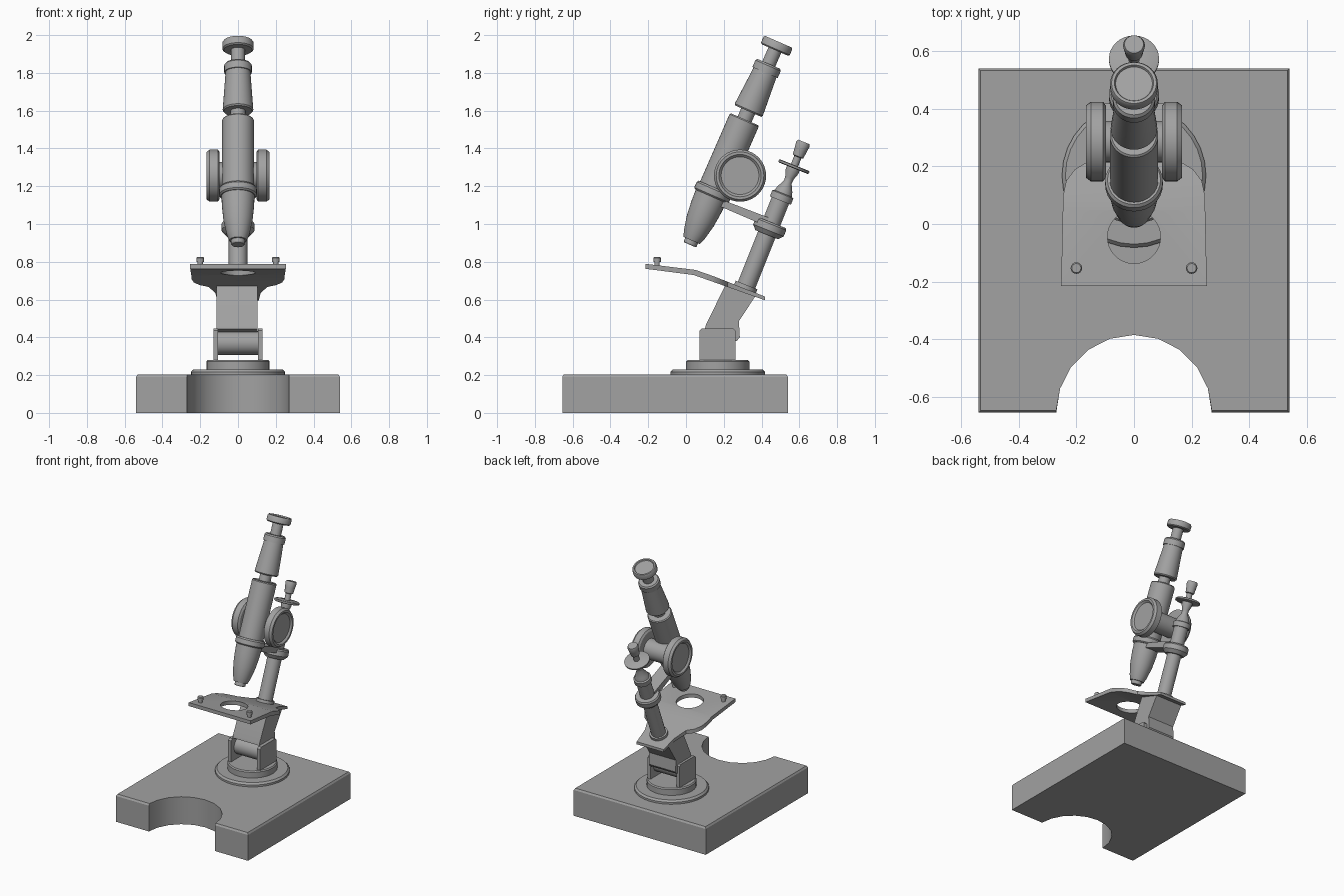
import bpy, bmesh
from math import sin, cos, pi, radians
from mathutils import Vector

cube = bpy.data.objects.get("Cube")
if cube:
    bpy.data.objects.remove(cube, do_unlink=True)

GREY = (0.36, 0.36, 0.36, 1)
metal = bpy.data.materials.new("grey_metal")
metal.use_nodes = True
metal.diffuse_color = GREY
metal.node_tree.nodes["Principled BSDF"].inputs["Base Color"].default_value = GREY


def finish(name, bm):
    bmesh.ops.recalc_face_normals(bm, faces=bm.faces[:])
    mesh = bpy.data.meshes.new(name)
    bm.to_mesh(mesh)
    bm.free()
    mesh.materials.append(metal)
    obj = bpy.data.objects.new(name, mesh)
    bpy.context.collection.objects.link(obj)
    smooth(obj)
    return obj


def smooth(obj):
    bpy.ops.object.select_all(action='DESELECT')
    obj.select_set(True)
    bpy.context.view_layer.objects.active = obj
    bpy.ops.object.shade_smooth_by_angle(angle=radians(32))


def lathe(name, profile, origin, direction=(0, 0, 1), sides=32):
    """Revolve (distance, radius) pairs around an axis and cap both ends."""
    bm = bmesh.new()
    turn = Vector((0, 0, 1)).rotation_difference(Vector(direction))
    rings = []
    for dist, rad in profile:
        angles = [2 * pi * i / sides for i in range(sides)]
        rings.append([bm.verts.new(Vector(origin) + turn @ Vector(
            (rad * cos(a), rad * sin(a), dist))) for a in angles])
    for low, high in zip(rings, rings[1:]):
        for i in range(sides):
            j = (i + 1) % sides
            bm.faces.new((low[i], low[j], high[j], high[i]))
    bm.faces.new(rings[0][::-1])
    bm.faces.new(rings[-1])
    return finish(name, bm)


def prism(name, points, start, end, axis):
    """Extrude an outline: yz points along x, or xy points along z."""
    bm = bmesh.new()

    def place(p, d):
        return (d, p[0], p[1]) if axis == 'x' else (p[0], p[1], d)
    a = [bm.verts.new(place(p, start)) for p in points]
    b = [bm.verts.new(place(p, end)) for p in points]
    bm.faces.new(a)
    bm.faces.new(b[::-1])
    for i in range(len(points)):
        j = (i + 1) % len(points)
        bm.faces.new((a[i], a[j], b[j], b[i]))
    return finish(name, bm)


def cut(obj, tool, operation):
    mod = obj.modifiers.new("cut", 'BOOLEAN')
    mod.object, mod.operation, mod.solver = tool, operation, 'EXACT'
    bpy.context.view_layer.objects.active = obj
    bpy.ops.object.modifier_apply(modifier=mod.name)
    bpy.data.objects.remove(tool, do_unlink=True)
    smooth(obj)


# Base block with a round notch in the front and a softened top edge
W, FRONT, BACK, NOTCH = 0.54, -0.655, 0.54, 0.27
arc = [(NOTCH * cos(pi * i / 10), FRONT + NOTCH * sin(pi * i / 10)) for i in range(11)]
outline = [(W, FRONT), (W, BACK), (-W, BACK), (-W, FRONT)] + arc[::-1]
prism("base_block", outline, 0, 0.19, 'z')
rim = 0.008
top_outline = [(W - rim, FRONT + rim), (W - rim, BACK - rim),
               (rim - W, BACK - rim), (rim - W, FRONT + rim)]
top_outline += [(x, max(y, FRONT + rim)) for x, y in arc[::-1]]
bm = bmesh.new()
low = [bm.verts.new((x, y, 0.19)) for x, y in outline]
high = [bm.verts.new((x, y, 0.203)) for x, y in top_outline]
for i in range(len(low)):
    j = (i + 1) % len(low)
    bm.faces.new((low[i], low[j], high[j], high[i]))
bm.faces.new(high)
finish("base_top", bm)

# Turntable discs
PIVOT_Y = 0.168
lathe("lower_disc", [(0.2, 0.25), (0.217, 0.25), (0.23, 0.238)], (0, PIVOT_Y, 0))
lathe("upper_disc", [(0.225, 0.167), (0.272, 0.167), (0.28, 0.16)], (0, PIVOT_Y, 0))

# Hinge: two cheeks and a barrel
for side, label in ((1, "left"), (-1, "right")):
    prism(label + "_hinge_cheek",
          [(0.072, 0.275), (0.262, 0.275), (0.262, 0.435), (0.25, 0.447),
           (0.085, 0.447), (0.072, 0.435)], side * 0.106, side * 0.131, 'x')
lathe("hinge_barrel", [(-0.11, 0.063), (0.11, 0.063)], (0, PIVOT_Y, 0.37), (1, 0, 0))

# Leaning arm
prism("arm", [(0.1, 0.445), (0.105, 0.465), (0.215, 0.69), (0.37, 0.622),
              (0.28, 0.485), (0.285, 0.4), (0.268, 0.38)], -0.114, 0.104, 'x')

# Stage: bent plate trimmed to its outline, with a round opening
stage = prism("stage", [(-0.23, 0.791), (0.05, 0.757), (0.15, 0.722), (0.43, 0.611),
                        (0.43, 0.592), (0.14, 0.695), (0.04, 0.73), (-0.23, 0.765)],
              -0.3, 0.3, 'x')
half = [(0.253, -0.215), (0.246, 0.1), (0.235, 0.15), (0.205, 0.19),
        (0.155, 0.22), (0.12, 0.31), (0.11, 0.418)]
trim = prism("stage_trim", half + [(-x, y) for x, y in half[::-1]], 0.5, 0.9, 'z')
cut(stage, trim, 'INTERSECT')
hole = lathe("stage_hole", [(0.6, 0.092), (0.9, 0.092)], (0, -0.045, 0))
cut(stage, hole, 'DIFFERENCE')

# Clip pegs on the stage
for side, label in ((1, "left"), (-1, "right")):
    lathe(label + "_peg", [(0.77, 0.014), (0.8, 0.014), (0.8, 0.02), (0.82, 0.02),
                           (0.825, 0.016)], (side * 0.2, -0.153, 0), sides=16)

# Optical tube
tilt = radians(23.6)
lean = (0, sin(tilt), cos(tilt))
tip = (0, 0.02, 0.89)
lathe("objective", [(0, 0.033), (0.006, 0.037), (0.025, 0.037), (0.025, 0.047),
                    (0.06, 0.06), (0.14, 0.077), (0.22, 0.085), (0.29, 0.088)], tip, lean)
lathe("tube_collar", [(0.28, 0.092), (0.288, 0.1), (0.32, 0.1), (0.33, 0.092)], tip, lean)
lathe("main_tube", [(0.32, 0.084), (0.718, 0.084), (0.725, 0.078)], tip, lean)
lathe("tube_neck", [(0.72, 0.04), (0.78, 0.04)], tip, lean)
lathe("eyepiece", [(0.772, 0.075), (0.78, 0.081), (0.995, 0.066), (0.995, 0.073),
                   (1.035, 0.073), (1.045, 0.065)], tip, lean)
lathe("eyepiece_neck", [(1.04, 0.037), (1.13, 0.037)], tip, lean)
lathe("eyepiece_cap", [(1.125, 0.075), (1.132, 0.083), (1.165, 0.083), (1.173, 0.078),
                       (1.173, 0.068), (1.165, 0.064)], tip, lean)

# Focus knobs with dished faces, on a shared shaft
hub = (0, 0.286, 1.256)
for side, label in ((1, "left"), (-1, "right")):
    lathe(label + "_focus_knob",
          [(0.098, 0.125), (0.107, 0.138), (0.15, 0.138), (0.166, 0.126),
           (0.166, 0.112), (0.154, 0.1)], hub, (side, 0, 0), 40)
lathe("focus_shaft", [(-0.1, 0.072), (0.1, 0.072)], hub, (1, 0, 0))

# Support post, its collar and the bracket to the tube
tilt = radians(21.8)
lean = (0, sin(tilt), cos(tilt))
foot = (0, 0.314, 0.66)
lathe("post", [(-0.03, 0.062), (0.018, 0.062), (0.018, 0.049), (0.5, 0.049), (0.5, 0.06),
               (0.535, 0.06), (0.54, 0.05), (0.565, 0.042), (0.605, 0.022), (0.63, 0.024),
               (0.665, 0.036), (0.685, 0.036)], foot, lean)
lathe("post_collar", [(0.305, 0.065), (0.33, 0.087), (0.365, 0.087), (0.375, 0.08)], foot, lean)
prism("tube_bracket", [(0.14, 1.148), (0.44, 1.033), (0.425, 0.988), (0.13, 1.115)],
      -0.05, 0.05, 'x')

# Fine adjuster on top of the post
lathe("adjuster_flange", [(0.684, 0.08), (0.688, 0.087), (0.698, 0.087), (0.702, 0.08)],
      foot, lean)
lathe("adjuster_knob", [(0.7, 0.02), (0.748, 0.02), (0.752, 0.03), (0.79, 0.034),
                        (0.822, 0.038), (0.834, 0.033)], foot, lean, 24)
